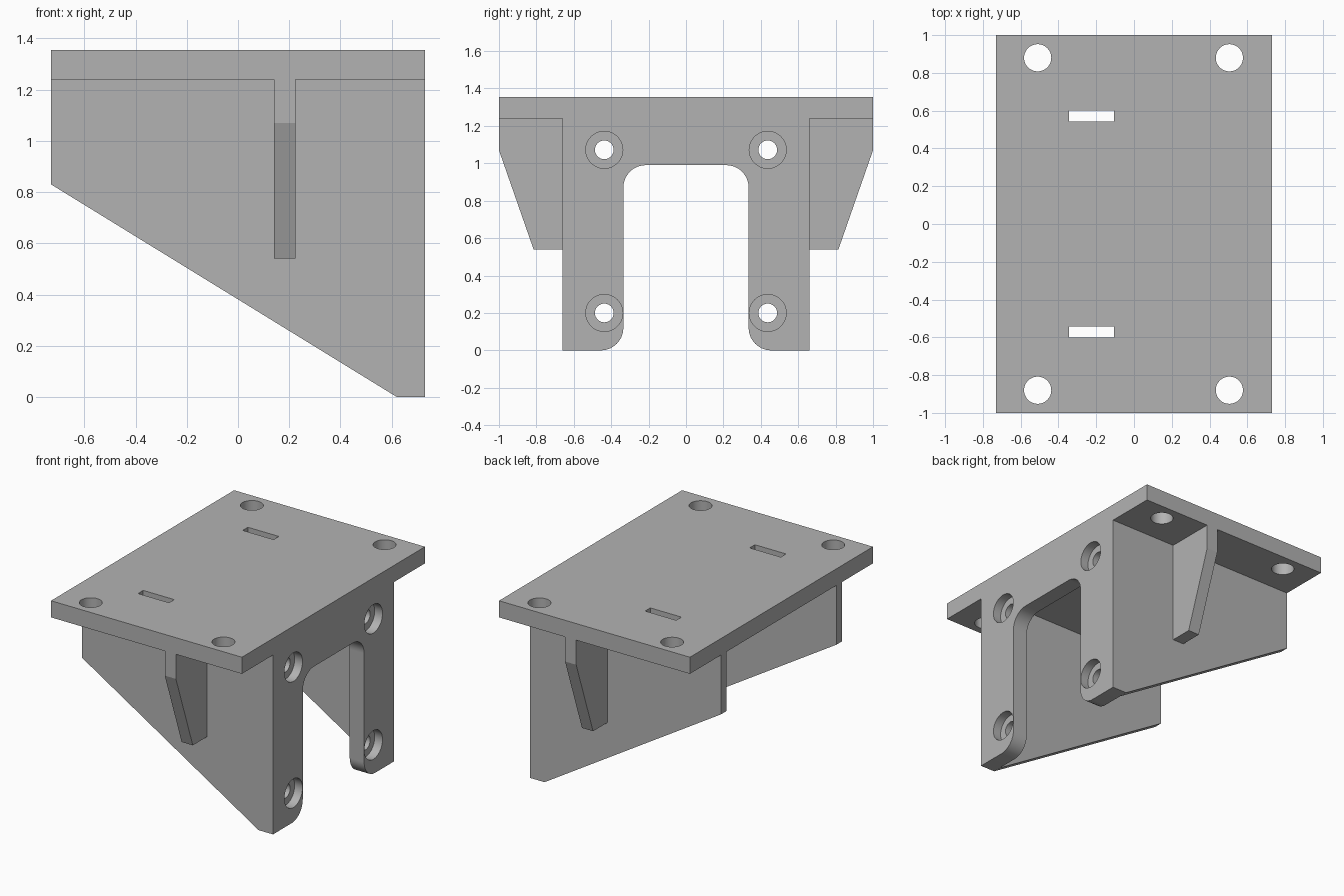
import bpy, bmesh, math
from mathutils import Vector

cube = bpy.data.objects.get("Cube")
if cube:
    bpy.data.objects.remove(cube, do_unlink=True)

grey = bpy.data.materials.new("plain grey")
grey.use_nodes = True
grey.diffuse_color = (0.45, 0.45, 0.45, 1)
grey.node_tree.nodes["Principled BSDF"].inputs["Base Color"].default_value = grey.diffuse_color

# Main dimensions
HALF_X, HALF_Y, TOP, UNDER = 0.73, 1.0, 1.355, 1.24
WALL_OUT, WALL_IN, BACK_X = 0.66, 0.60, 0.62
GAP, GAP_TOP, ROUND = 0.335, 0.99, 0.12


def prism(name, profile, axis, lo, hi):
    """Extrude a 2D profile along x (yz profile), y (xz) or z (xy)."""
    def place(p, d):
        v = list(p)
        v.insert("xyz".index(axis), d)
        return Vector(v)
    bm = bmesh.new()
    face = bm.faces.new([bm.verts.new(place(p, lo)) for p in profile])
    out = bmesh.ops.extrude_face_region(bm, geom=[face])
    shift = place((0, 0), hi - lo)
    bmesh.ops.translate(bm, vec=shift, verts=[g for g in out["geom"] if isinstance(g, bmesh.types.BMVert)])
    bmesh.ops.recalc_face_normals(bm, faces=bm.faces)
    mesh = bpy.data.meshes.new(name)
    bm.to_mesh(mesh)
    bm.free()
    mesh.materials.append(grey)
    ob = bpy.data.objects.new(name, mesh)
    bpy.context.collection.objects.link(ob)
    return ob


def rect(a0, a1, b0, b1):
    return [(a0, b0), (a1, b0), (a1, b1), (a0, b1)]


def arc(cx, cy, r, start, end, n=12):
    angles = [math.radians(start + (end - start) * i / n) for i in range(n + 1)]
    return [(cx + r * math.cos(a), cy + r * math.sin(a)) for a in angles]


def circle(cx, cy, r):
    return arc(cx, cy, r, 0, 360, 48)[:-1]


def cut(ob, cutters):
    bpy.ops.object.select_all(action='DESELECT')
    ob.select_set(True)
    bpy.context.view_layer.objects.active = ob
    for c in cutters:
        mod = ob.modifiers.new("cut", 'BOOLEAN')
        mod.operation, mod.solver, mod.object = 'DIFFERENCE', 'EXACT', c
        bpy.ops.object.modifier_apply(modifier=mod.name)
        bpy.data.objects.remove(c, do_unlink=True)
    bpy.ops.object.shade_smooth_by_angle(angle=math.radians(30))


# Top plate with corner holes and two slots
top_plate = prism("top_plate", rect(-HALF_X, HALF_X, -HALF_Y, HALF_Y), "z", UNDER, TOP)
cutters = []
for s in (-1, 1):
    for x in (-0.51, 0.505):
        cutters.append(prism("hole_cutter", circle(x, s * 0.88, 0.072), "z", 1, 2))
    y0, y1 = sorted((s * 0.543, s * WALL_IN))
    cutters.append(prism("slot_cutter", rect(-0.345, -0.107, y0, y1), "z", 1, 2))
cut(top_plate, cutters)

# Mounting plate: two legs around a rounded opening
half = [(WALL_OUT, UNDER), (WALL_OUT, 0)]
half += arc(GAP + ROUND, ROUND, ROUND, 270, 180)
half += arc(GAP - ROUND, GAP_TOP - ROUND, ROUND, 0, 90)
outline = half + [(-y, z) for y, z in reversed(half)]
mounting_plate = prism("mounting_plate", outline, "x", BACK_X, HALF_X)
cutters = []
for y in (-0.437, 0.437):
    for z in (0.2, 1.072):
        cutters.append(prism("bolt_cutter", circle(y, z, 0.05), "x", 0.5, 1))
        cutters.append(prism("counterbore_cutter", circle(y, z, 0.099), "x", HALF_X - 0.06, 1))
cut(mounting_plate, cutters)

# Sloping side walls and outer ribs
wall = [(-HALF_X, UNDER), (BACK_X, UNDER), (BACK_X, 0), (-HALF_X, 0.83)]
for s, side in ((-1, "front"), (1, "back")):
    prism(side + "_wall", wall, "y", *sorted((s * WALL_IN, s * WALL_OUT)))
    rib = [(WALL_OUT, UNDER), (HALF_Y, UNDER), (HALF_Y, 1.07), (0.815, 0.54), (WALL_OUT, 0.54)]
    prism(side + "_rib", [(s * y, z) for y, z in rib], "x", 0.14, 0.225)
